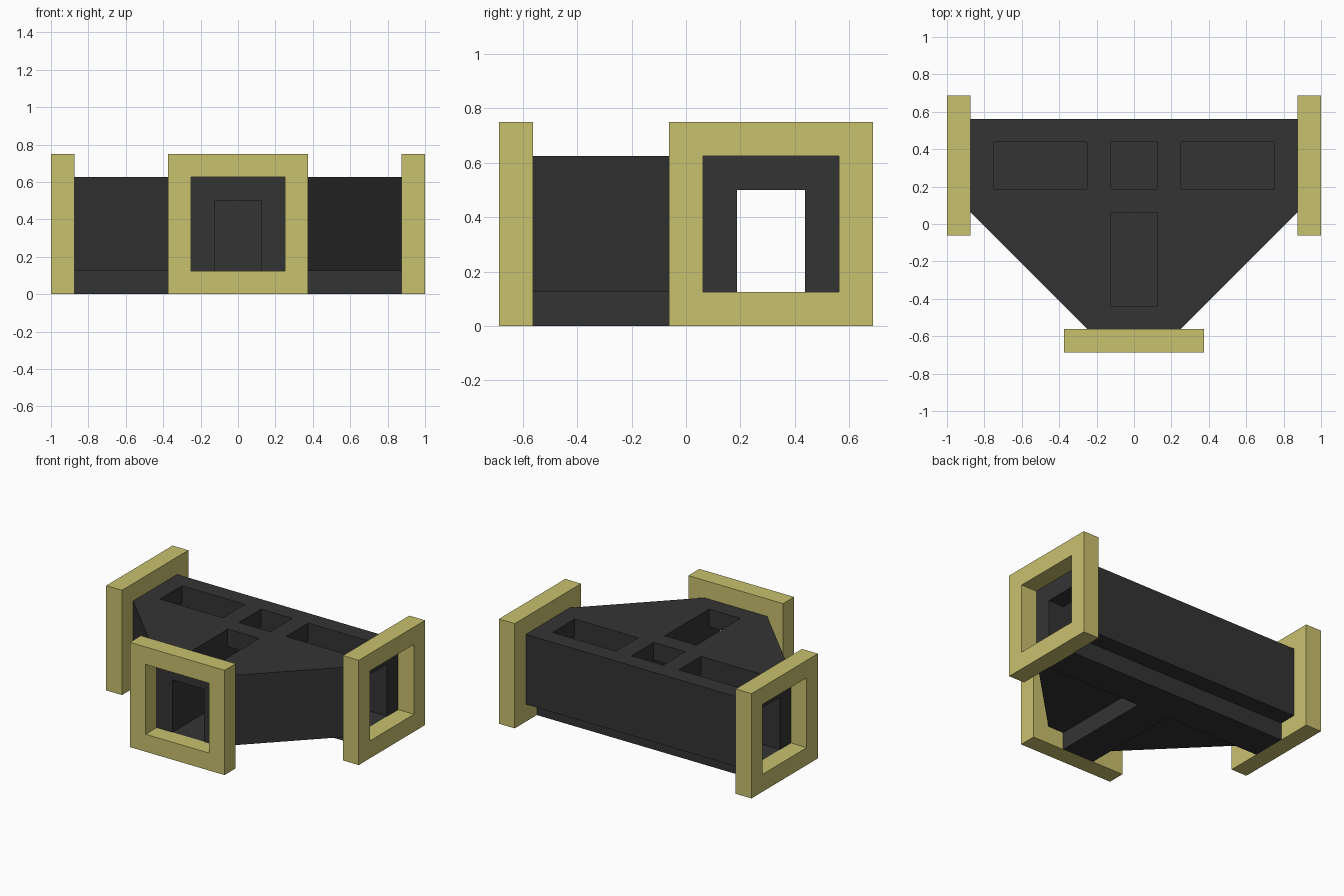
import bpy
import bmesh
from mathutils import Matrix, Vector

cube = bpy.data.objects.get("Cube")
if cube:
    bpy.data.objects.remove(cube, do_unlink=True)


def make_material(name, rgb):
    m = bpy.data.materials.new(name)
    m.use_nodes = True
    m.diffuse_color = (*rgb, 1)
    bsdf = next(n for n in m.node_tree.nodes if n.type == 'BSDF_PRINCIPLED')
    bsdf.inputs["Base Color"].default_value = (*rgb, 1)
    bsdf.inputs["Roughness"].default_value = 0.8
    return m


yellow = make_material("dull_yellow", (0.584, 0.533, 0.156))
charcoal = make_material("charcoal", (0.034, 0.034, 0.034))


def add_object(name, bm, mat):
    bmesh.ops.recalc_face_normals(bm, faces=bm.faces[:])
    mesh = bpy.data.meshes.new(name)
    bm.to_mesh(mesh)
    bm.free()
    mesh.materials.append(mat)
    obj = bpy.data.objects.new(name, mesh)
    bpy.context.collection.objects.link(obj)
    return obj


def prism(name, outline, z0, z1, mat):
    """Extrude a flat xy outline from z0 to z1."""
    bm = bmesh.new()
    face = bm.faces.new([bm.verts.new((x, y, z0)) for x, y in outline])
    ext = bmesh.ops.extrude_face_region(bm, geom=[face])
    verts = [v for v in ext["geom"] if isinstance(v, bmesh.types.BMVert)]
    bmesh.ops.translate(bm, vec=(0, 0, z1 - z0), verts=verts)
    return add_object(name, bm, mat)


def rect(x0, x1, y0, y1):
    return [(x0, y0), (x1, y0), (x1, y1), (x0, y1)]


def cut(target, cutter):
    """Subtract the cutter from the target, then discard it."""
    cutter.hide_render = True
    mod = target.modifiers.new("cut", 'BOOLEAN')
    mod.operation = 'DIFFERENCE'
    mod.solver = 'EXACT'
    mod.object = cutter
    bpy.context.view_layer.objects.active = target
    bpy.ops.object.modifier_apply(modifier=mod.name)
    bpy.data.objects.remove(cutter, do_unlink=True)


def frame(name, center, along_x):
    """Square frame 0.75 wide with a 0.5 opening, 0.125 thick."""
    bm = bmesh.new()
    corners = [(-1, -1), (1, -1), (1, 1), (-1, 1)]
    # Four rings: outer front, outer back, inner back, inner front
    rings = []
    for half, depth in ((0.375, -1), (0.375, 1), (0.25, 1), (0.25, -1)):
        rings.append([bm.verts.new((a * half, depth * 0.0625, b * half))
                      for a, b in corners])
    for r in range(4):
        p, q = rings[r], rings[(r + 1) % 4]
        for i in range(4):
            j = (i + 1) % 4
            bm.faces.new((p[i], p[j], q[j], q[i]))
    if along_x:
        bm.transform(Matrix.Rotation(1.5707963, 4, 'Z'))
    bm.transform(Matrix.Translation(Vector(center)))
    return add_object(name, bm, yellow)


# End frames
frame("front_frame", (0, -0.625, 0.375), False)
for side, s in (("left", 1), ("right", -1)):
    frame(side + "_frame", (s * 0.9375, 0.3125, 0.375), True)

# Main body with angled front corners
half = [(0.25, -0.5625), (0.875, 0.0625), (0.875, 0.5625)]
body = prism("body", half + [(-x, y) for x, y in reversed(half)],
             0.125, 0.625, charcoal)

# Crossing passages through the body
cut(body, prism("cross_passage", rect(-1.2, 1.2, 0.1875, 0.4375),
                0, 0.5, charcoal))
cut(body, prism("front_passage", rect(-0.125, 0.125, -0.8, 0.3),
                0, 0.5, charcoal))

# Openings in the roof
for x0, x1, y0, y1 in ((-0.75, -0.25, 0.1875, 0.4375),
                       (-0.125, 0.125, 0.1875, 0.4375),
                       (0.25, 0.75, 0.1875, 0.4375),
                       (-0.125, 0.125, -0.4375, 0.0625)):
    cut(body, prism("roof_opening", rect(x0, x1, y0, y1), 0.4, 0.8, charcoal))

# T-shaped floor slab below the passages
half = [(0.125, -0.5625), (0.125, 0.1875), (0.875, 0.1875), (0.875, 0.4375)]
prism("floor_slab", half + [(-x, y) for x, y in reversed(half)],
      0, 0.125, charcoal)
